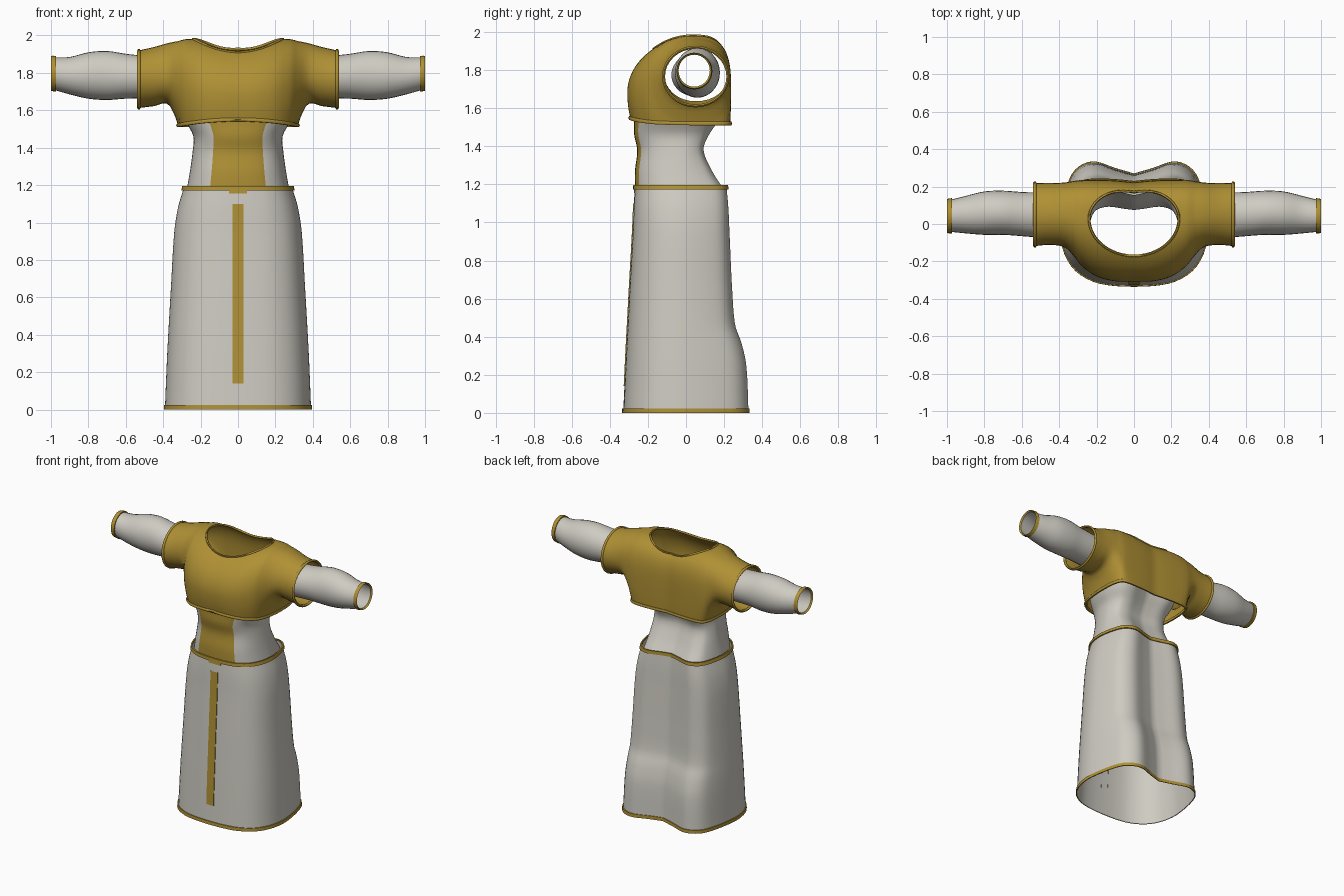
import bpy, bmesh
from math import sin, cos, asin, acos, pi, sqrt

cube = bpy.data.objects.get("Cube")
if cube:
    bpy.data.objects.remove(cube)


def material(name, rgb):
    m = bpy.data.materials.new(name)
    m.use_nodes = True
    m.diffuse_color = (*rgb, 1)
    m.node_tree.nodes["Principled BSDF"].inputs["Base Color"].default_value = (*rgb, 1)
    return m


CLOTH = material("pale_grey_cloth", (0.62, 0.60, 0.54))
GOLD = material("gold_cloth", (0.43, 0.28, 0.035))


def smooth_key(keys, t):
    """Smooth value at t through rows of (t, value, value...)."""
    last = len(keys) - 1
    t = min(max(t, keys[0][0]), keys[last][0])
    i = max(k for k in range(last) if keys[k][0] <= t)
    a, b = keys[i], keys[i + 1]
    p, q = keys[max(i - 1, 0)], keys[min(i + 2, last)]
    d = b[0] - a[0]
    s = (t - a[0]) / d
    out = []
    for c in range(1, len(a)):
        m0 = (b[c] - p[c]) / (b[0] - p[0]) * d
        m1 = (q[c] - a[c]) / (q[0] - a[0]) * d
        out.append(a[c] * (1 + 2 * s) * (1 - s) ** 2 + m0 * s * (1 - s) ** 2
                   + b[c] * s * s * (3 - 2 * s) + m1 * s * s * (s - 1))
    return out


def loft(name, rows, mats, closed=True, rule=None, angle=50):
    """Join rows of points into one open sheet or tube."""
    bm = bmesh.new()
    grid = [[bm.verts.new(p) for p in row] for row in rows]
    n = len(rows[0])
    for r0, r1 in zip(grid, grid[1:]):
        for j in range(n if closed else n - 1):
            k = (j + 1) % n
            f = bm.faces.new((r0[j], r0[k], r1[k], r1[j]))
            f.material_index = rule(j, n) if rule else 0
    bmesh.ops.remove_doubles(bm, verts=bm.verts, dist=0.0004)
    bmesh.ops.recalc_face_normals(bm, faces=bm.faces)
    me = bpy.data.meshes.new(name)
    bm.to_mesh(me)
    bm.free()
    for m in mats:
        me.materials.append(m)
    ob = bpy.data.objects.new(name, me)
    bpy.context.collection.objects.link(ob)
    finish(ob, angle)
    return ob


def finish(ob, angle):
    bpy.ops.object.select_all(action="DESELECT")
    ob.select_set(True)
    bpy.context.view_layer.objects.active = ob
    if ob.type == "CURVE":
        bpy.ops.object.convert(target="MESH")
    bpy.ops.object.shade_smooth_by_angle(angle=angle * pi / 180)


def piping(name, points, radius):
    """Thin round trim along a closed loop."""
    cu = bpy.data.curves.new(name, "CURVE")
    cu.dimensions = "3D"
    cu.bevel_depth = radius
    cu.bevel_resolution = 1
    sp = cu.splines.new("POLY")
    sp.points.add(len(points) - 1)
    for q, p in zip(sp.points, points):
        q.co = (*p, 1)
    sp.use_cyclic_u = True
    cu.materials.append(GOLD)
    ob = bpy.data.objects.new(name, cu)
    bpy.context.collection.objects.link(ob)
    finish(ob, 60)


def steps(a, b, n):
    return [a + (b - a) * i / n for i in range(n + 1)]


# Half outline shared by skirt and midriff: front centre round to back groove
OUTLINE = [(0, -1), (.28, -.985), (.55, -.92), (.79, -.75), (.94, -.48), (1, -.15), (.985, .15),
           (.93, .5), (.84, .8), (.69, .96), (.51, 1), (.26, .9), (0, .81)]
SUB = 3
half = [smooth_key([(i, *p) for i, p in enumerate(OUTLINE)], j / SUB)
        for j in range((len(OUTLINE) - 1) * SUB + 1)]
section = half + [(-u, v) for u, v in half[-2:0:-1]]


def ring(keys, z, grow=0.0):
    w, f, b = (k + grow for k in smooth_key(keys, z))
    return [(u * w, v * (b if v > 0 else f), z) for u, v in section]


# Skirt: height, half width, front depth, back depth
SKIRT = [(0, .39, .33, .328), (.25, .38, .318, .316), (.37, .374, .312, .29), (.46, .369, .307, .258),
         (.65, .358, .297, .242), (.95, .34, .28, .228), (1.08, .32, .275, .222), (1.19, .288, .268, .212)]
loft("skirt", [ring(SKIRT, z) for z in steps(0, 1.19, 40)], [CLOTH])


def band(name, z0, z1, grow):
    loft(name, [ring(SKIRT, z0), ring(SKIRT, z0, grow), ring(SKIRT, z1, grow), ring(SKIRT, z1)], [GOLD])


band("skirt_hem_band", 0, .024, .006)
band("waist_band", 1.172, 1.196, .009)


# Flat gold strips on the skirt front
def strip(name, wide, z0, z1):
    rows = []
    for z in steps(z0, z1, 8):
        y = -smooth_key(SKIRT, z)[1] - .004
        rows.append([(-wide, y + .006, z), (-wide, y, z), (wide, y, z), (wide, y + .006, z)])
    loft(name, rows, [GOLD], closed=False, angle=30)


strip("skirt_stripe", .029, .14, 1.10)
strip("waist_tab", .048, 1.155, 1.18)

# Midriff with a gold front panel
MIDRIFF = [(1.17, .275, .268, .2), (1.27, .257, .268, .137), (1.38, .242, .256, .092),
           (1.46, .238, .272, .12), (1.53, .272, .272, .168), (1.57, .285, .275, .19)]
loft("midriff", [ring(MIDRIFF, z) for z in steps(1.17, 1.57, 18)], [CLOTH, GOLD],
     rule=lambda j, n: int(j < 2 * SUB or j >= n - 2 * SUB))

# Bodice by distance from centre: front y, back y, bottom z, top z, mid y, mid z, back squareness
BODICE = [(0, -.308, .222, 1.25, 1.965, .03, 1.68, .62), (.1, -.306, .232, 1.25, 1.97, .03, 1.68, .62),
          (.2, -.28, .236, 1.26, 1.98, .03, 1.69, .65), (.28, -.225, .236, 1.37, 1.98, .03, 1.71, .7),
          (.32, -.175, .23, 1.52, 1.97, .035, 1.74, .75), (.37, -.125, .222, 1.63, 1.96, .045, 1.775, .85),
          (.45, -.112, .218, 1.622, 1.938, .05, 1.775, 1), (.53, -.118, .22, 1.612, 1.92, .05, 1.767, 1)]
NECK, HEM, ROWS = .24, .32, 16


def sheet(x, side):
    """Front (-1) or back (1) cloth at x, from hem to neck edge or shoulder seam."""
    a = abs(x)
    front, back, low, top, yc, zc, e = smooth_key(BODICE, a)
    reach, e = (yc - front, 1.0) if side < 0 else (back - yc, e)
    hem = (1.55 - .03 * (a / HEM) ** 2) if side < 0 else 1.52
    t0, t1 = -pi / 2, pi / 2
    if a < HEM - .0001 and low < hem:
        t0 = -asin(((zc - hem) / (zc - low)) ** (1 / e))
    if a < NECK - .0001:
        edge = (.2 if side < 0 else .165 - .025 * (1 - a / NECK) ** 2) * sqrt(1 - (a / NECK) ** 2)
        t1 = acos((edge / reach) ** (1 / e))
    pts = []
    for t in steps(t0, t1, ROWS):
        s, c = sin(t), max(cos(t), 0)
        h = (top - zc) if s > 0 else (low - zc)
        pts.append((x, yc + side * reach * c ** e, zc + h * abs(s) ** e))
    return pts


right_xs = ([NECK * sin(t) for t in steps(0, pi / 2, 12)]
            + [NECK + (HEM - NECK) * sin(t) for t in steps(0, pi / 2, 7)][1:]
            + steps(HEM, .53, 10)[1:])
xs = [-x for x in right_xs[:0:-1]] + right_xs
fronts = [sheet(x, -1) for x in xs]
backs = [sheet(x, 1) for x in xs]

# Both sheets run together as one row; faces bridging the neck and hem gaps are left out
bodice = loft("bodice_front", fronts, [GOLD], closed=False)
bodice_back = loft("bodice_back", backs, [GOLD], closed=False)
bpy.ops.object.select_all(action="DESELECT")
bodice_back.select_set(True)
bodice.select_set(True)
bpy.context.view_layer.objects.active = bodice
bpy.ops.object.join()
bodice.name = "bodice"
bm = bmesh.new()
bm.from_mesh(bodice.data)
bmesh.ops.remove_doubles(bm, verts=bm.verts, dist=0.0004)
bmesh.ops.recalc_face_normals(bm, faces=bm.faces)
bm.to_mesh(bodice.data)
bm.free()
finish(bodice, 60)


def edge_loop(limit, i):
    keep = [k for k, x in enumerate(xs) if abs(x) <= limit + .0001]
    return [fronts[k][i] for k in keep] + [backs[k][i] for k in keep[-2:0:-1]]


piping("neck_trim", edge_loop(NECK, -1), .007)
piping("bodice_hem_trim", edge_loop(HEM, 0), .011)

# Long sleeves: distance out, mid y, mid z, depth radius, height radius
SLEEVE = [(.46, .045, 1.775, .122, .112), (.6, .053, 1.782, .118, .12), (.7, .06, 1.786, .118, .131),
          (.8, .058, 1.786, .116, .124), (.9, .05, 1.785, .1, .1), (.99, .043, 1.797, .084, .086)]


def cuff_ring(x, side, grow=0.0):
    y, z, ry, rz = smooth_key(SLEEVE, x)
    return [(side * x, y + (ry + grow) * cos(t), z + (rz + grow) * sin(t)) for t in steps(0, 2 * pi, 28)[:-1]]


for side, label, k in ((1, "left", -1), (-1, "right", 0)):
    loft(label + "_long_sleeve", [cuff_ring(x, side) for x in steps(.46, .99, 22)], [CLOTH])
    loft(label + "_cuff", [cuff_ring(.972, side), cuff_ring(.972, side, .007), cuff_ring(.99, side, .009),
                           [(side * 1.0, y, z) for _, y, z in cuff_ring(.99, side, .007)],
                           cuff_ring(.99, side, -.002)], [GOLD])
    piping(label + "_short_sleeve_trim", fronts[k] + backs[k][-2:0:-1], .009)
